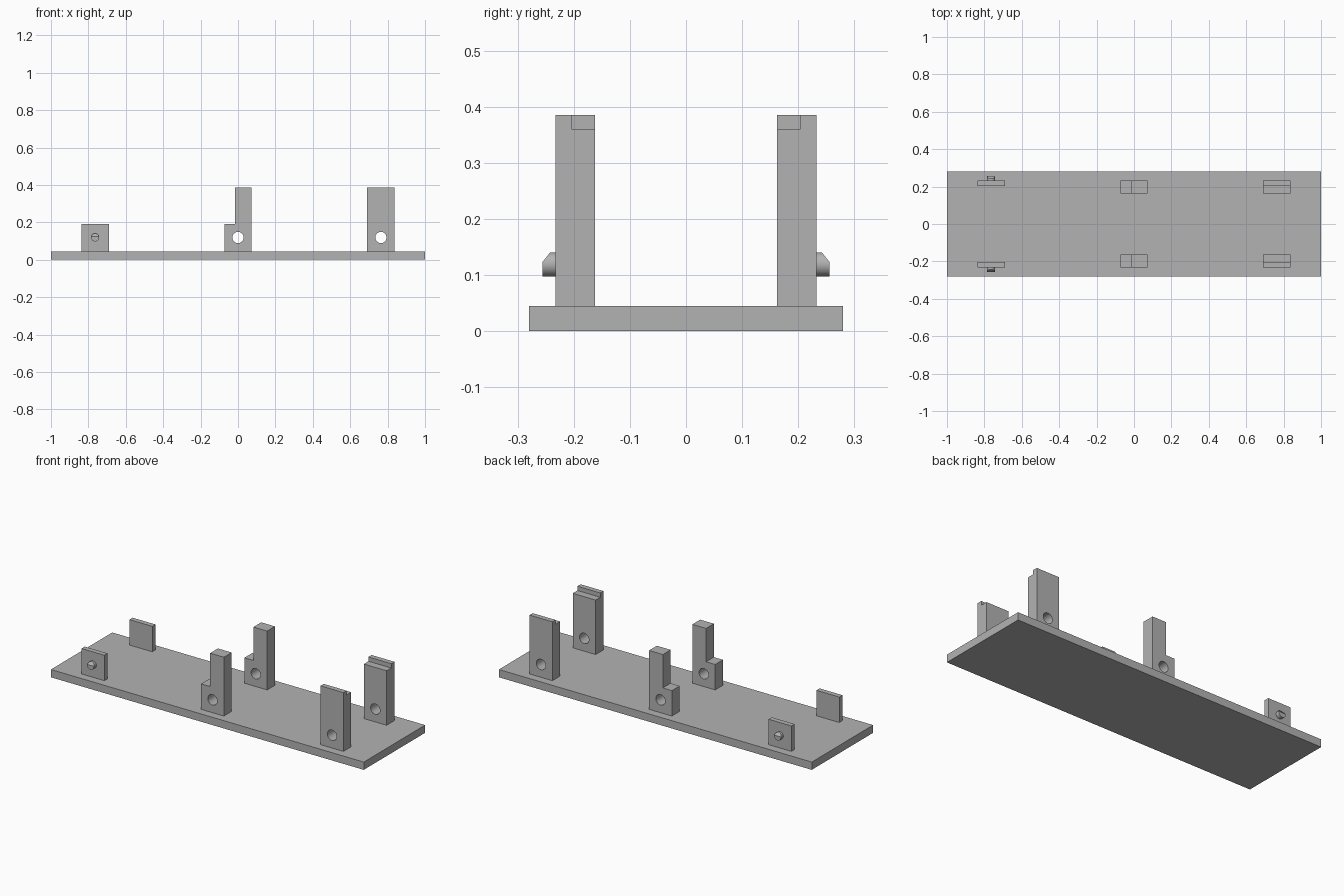
import bpy, bmesh
from math import radians
from mathutils import Matrix, Vector

old = bpy.data.objects.get("Cube")
if old:
    bpy.data.objects.remove(old, do_unlink=True)

GREY = (0.45, 0.45, 0.45, 1)
mat = bpy.data.materials.new("plain grey")
mat.use_nodes = True
mat.diffuse_color = GREY
mat.node_tree.nodes["Principled BSDF"].inputs["Base Color"].default_value = GREY

BASE_TOP, OUTER, INNER, LEDGE = 0.045, -0.233, -0.162, -0.204
LOW, TALL, AXIS_Z = 0.192, 0.385, 0.119
HALF = 0.073          # half width of every upright
SPACING = 0.764       # distance between rows of uprights


def make(name, bm):
    bmesh.ops.recalc_face_normals(bm, faces=bm.faces[:])
    mesh = bpy.data.meshes.new(name)
    bm.to_mesh(mesh)
    bm.free()
    mesh.materials.append(mat)
    ob = bpy.data.objects.new(name, mesh)
    bpy.context.collection.objects.link(ob)
    return ob


def prism(name, points, depth):
    """Extrude a closed 3D outline along the depth vector."""
    bm = bmesh.new()
    face = bm.faces.new([bm.verts.new(p) for p in points])
    ext = bmesh.ops.extrude_face_region(bm, geom=[face])["geom"]
    moved = [v for v in ext if isinstance(v, bmesh.types.BMVert)]
    bmesh.ops.translate(bm, verts=moved, vec=depth)
    return make(name, bm)


def rod(x, y0, y1, radius):
    """Cylinder along y, centred on the hole height."""
    bm = bmesh.new()
    place = Matrix.Translation((x, (y0 + y1) / 2, AXIS_Z)) @ Matrix.Rotation(radians(90), 4, 'X')
    bmesh.ops.create_cone(bm, cap_ends=True, segments=48, radius1=radius,
                          radius2=radius, depth=abs(y1 - y0), matrix=place)
    return bm


def apply(ob, mod):
    with bpy.context.temp_override(object=ob, active_object=ob):
        bpy.ops.object.modifier_apply(modifier=mod.name)


def finish(ob, hole_x=None):
    """Drill the pin hole, mirror to the back and smooth the round walls."""
    bpy.ops.object.select_all(action='DESELECT')
    bpy.context.view_layer.objects.active = ob
    ob.select_set(True)
    if hole_x is not None:
        cutter = make("hole_cutter", rod(hole_x, -0.3, -0.1, 0.03))
        cutter.hide_render = True
        mod = ob.modifiers.new("hole", 'BOOLEAN')
        mod.operation, mod.solver, mod.object = 'DIFFERENCE', 'EXACT', cutter
        apply(ob, mod)
        bpy.data.objects.remove(cutter, do_unlink=True)
    mod = ob.modifiers.new("mirror", 'MIRROR')
    mod.use_axis = (False, True, False)
    apply(ob, mod)
    bpy.ops.object.shade_smooth_by_angle(angle=radians(30))


# Base plate
prism("base_plate", [(-1, -0.28, 0), (1, -0.28, 0), (1, 0.28, 0), (-1, 0.28, 0)],
      (0, 0, BASE_TOP))

# Thin square end plates
x0 = -SPACING - HALF
plates = prism("peg_plates", [(x0, OUTER, BASE_TOP), (x0, LEDGE, BASE_TOP),
                              (x0, LEDGE, LOW), (x0, OUTER, LOW)], (2 * HALF, 0, 0))
finish(plates)

# Round pegs with a sloped upper tip
bm = rod(-SPACING, -0.256, OUTER, 0.0215)
cut = bmesh.ops.bisect_plane(bm, geom=bm.verts[:] + bm.edges[:] + bm.faces[:],
                             plane_co=Vector((0, -0.256, 0.123)),
                             plane_no=Vector((0, -0.0175, 0.014)).normalized(),
                             clear_outer=True)
rim = [e for e in cut["geom_cut"] if isinstance(e, bmesh.types.BMEdge)]
bmesh.ops.holes_fill(bm, edges=[e for e in bm.edges if e.is_boundary] or rim)
finish(make("snap_pegs", bm))

# Stepped middle uprights
outline = [(-HALF, BASE_TOP), (HALF, BASE_TOP), (HALF, TALL),
           (-0.015, TALL), (-0.015, LOW), (-HALF, LOW)]
middle = prism("stepped_uprights", [(x, OUTER, z) for x, z in outline],
               (0, INNER - OUTER, 0))
finish(middle, 0)

# Tall end uprights with a ledge along the inner top edge
outline = [(OUTER, BASE_TOP), (INNER, BASE_TOP), (INNER, 0.36),
           (LEDGE, 0.36), (LEDGE, TALL), (OUTER, TALL)]
tall = prism("ledge_uprights", [(SPACING - HALF, y, z) for y, z in outline],
             (2 * HALF, 0, 0))
finish(tall, SPACING)
